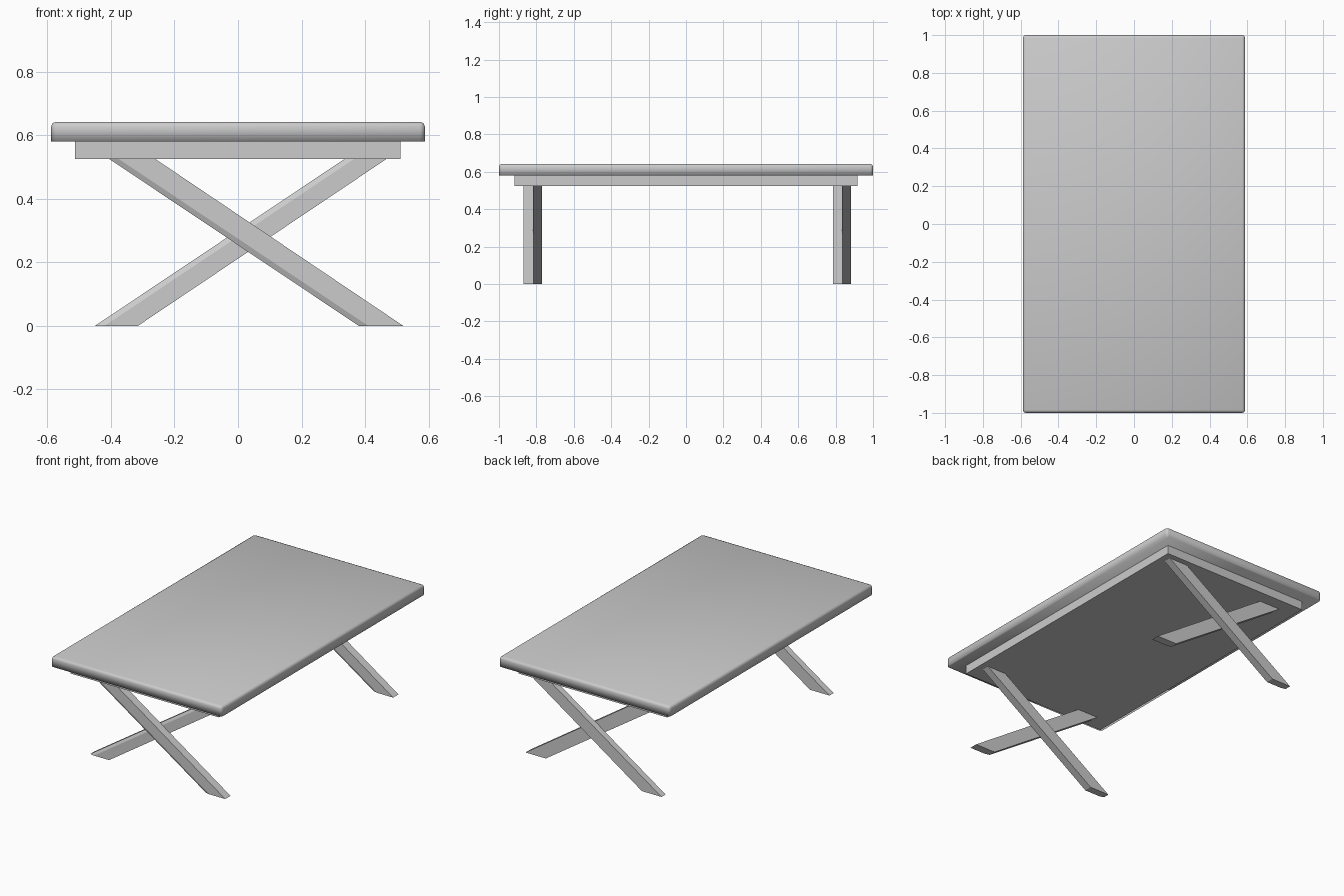
import bpy, bmesh, math

if "Cube" in bpy.data.objects:
    bpy.data.objects.remove(bpy.data.objects["Cube"])


def finish(name, bm, angle):
    bmesh.ops.recalc_face_normals(bm, faces=bm.faces)
    me = bpy.data.meshes.new(name)
    bm.to_mesh(me)
    bm.free()
    ob = bpy.data.objects.new(name, me)
    bpy.context.collection.objects.link(ob)
    bpy.ops.object.select_all(action='DESELECT')
    ob.select_set(True)
    bpy.context.view_layer.objects.active = ob
    if angle:
        bpy.ops.object.shade_smooth_by_angle(angle=math.radians(angle))
    return ob


def box(name, x0, x1, y0, y1, z0, z1, bevel=0.0, angle=0):
    bm = bmesh.new()
    bmesh.ops.create_cube(bm, size=1)
    for v in bm.verts:
        v.co = (x1 if v.co.x > 0 else x0,
                y1 if v.co.y > 0 else y0,
                z1 if v.co.z > 0 else z0)
    if bevel:
        # round everything except the rim of the underside
        edges = [e for e in bm.edges if max(v.co.z for v in e.verts) > z0 + 1e-4]
        bmesh.ops.bevel(bm, geom=edges, offset=bevel, segments=2,
                        profile=0.5, affect='EDGES', clamp_overlap=True)
    return finish(name, bm, angle)


def leg(name, foot, head, y0, y1, top=0.535):
    """Slanted plank cut level at both ends, with its left front edge chamfered.
    foot and head are the (left, right) x limits at z = 0 and z = 0.525."""
    bm = bmesh.new()
    rings = []
    for z in (0.0, top):
        t = z / 0.525
        l, r = (a + (b - a) * t for a, b in zip(foot, head))
        section = [(l, y0 + 0.008), (l + 0.03, y0), (r, y0), (r, y1), (l, y1)]
        rings.append([bm.verts.new((x, y, z)) for x, y in section])
    a, b = rings
    bm.faces.new(a)
    bm.faces.new(b)
    for i in range(len(a)):
        j = (i + 1) % len(a)
        bm.faces.new((a[i], a[j], b[j], b[i]))
    return finish(name, bm, 0)


# Table top with softened edges
box("table_top", -0.588, 0.588, -1.0, 1.0, 0.58, 0.642, bevel=0.015, angle=100)

# Solid apron under the top
box("apron", -0.513, 0.511, -0.918, 0.918, 0.525, 0.581)

# Crossed legs, one pair near each end
for end, y in (("front", -0.868), ("back", 0.785)):
    leg(end + "_leg_falling_right", (0.38, 0.52), (-0.405, -0.26), y, y + 0.052)
    leg(end + "_leg_rising_right", (-0.45, -0.315), (0.335, 0.467), y + 0.05, y + 0.098)
